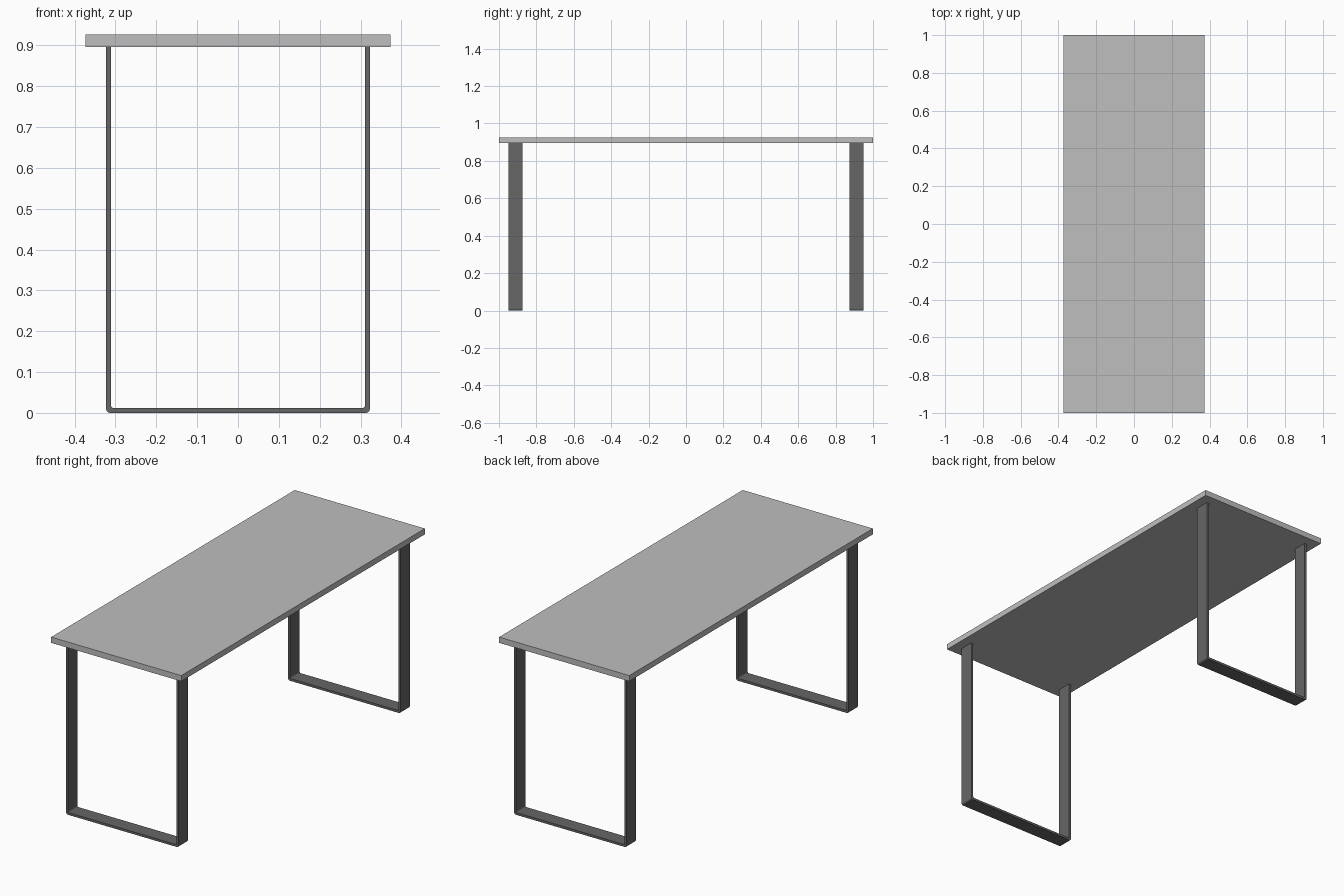
import bpy, bmesh, math

if "Cube" in bpy.data.objects:
    bpy.data.objects.remove(bpy.data.objects["Cube"])


def material(name, value):
    m = bpy.data.materials.new(name)
    m.diffuse_color = (value, value, value, 1)
    m.use_nodes = True
    m.node_tree.nodes["Principled BSDF"].inputs["Base Color"].default_value = m.diffuse_color
    return m


light_grey = material("light grey", 0.52)
dark_grey = material("dark grey", 0.133)

HALF_W, HALF_L = 0.374, 1.0        # tabletop half width and half length
TOP_Z0, TOP_Z1 = 0.896, 0.926      # tabletop underside and upper face
LEG_X, BAR = 0.323, 0.012          # leg outer half width and bar thickness


def finish(bm, name, mat):
    bmesh.ops.recalc_face_normals(bm, faces=bm.faces)
    mesh = bpy.data.meshes.new(name)
    bm.to_mesh(mesh)
    bm.free()
    mesh.materials.append(mat)
    obj = bpy.data.objects.new(name, mesh)
    bpy.context.collection.objects.link(obj)
    return obj


def half_path(x, z, radius, steps=4):
    """Left half of a U: top end, then a rounded lower corner."""
    pts = [(-x, TOP_Z0)]
    for i in range(steps + 1):
        a = math.pi + i * math.pi / 2 / steps
        pts.append((-x + radius + radius * math.cos(a),
                    z + radius + radius * math.sin(a)))
    return pts


def u_path(x, z, radius):
    left = half_path(x, z, radius)
    return left + [(-px, pz) for px, pz in reversed(left)]


def leg_frame(name, y0, y1):
    """Flat bar bent into a U, open under the tabletop."""
    outer = u_path(LEG_X, 0, 0.01)
    inner = u_path(LEG_X - BAR, BAR, 0.007)
    bm = bmesh.new()
    rings = []
    for (ox, oz), (ix, iz) in zip(outer, inner):
        corners = [(ox, y0, oz), (ox, y1, oz), (ix, y1, iz), (ix, y0, iz)]
        rings.append([bm.verts.new(c) for c in corners])
    for a, b in zip(rings, rings[1:]):
        for k in range(4):
            n = (k + 1) % 4
            bm.faces.new((a[k], a[n], b[n], b[k]))
    bm.faces.new(rings[0])
    bm.faces.new(rings[-1])
    return finish(bm, name, dark_grey)


# Tabletop slab
bm = bmesh.new()
bmesh.ops.create_cube(bm, size=1)
for v in bm.verts:
    v.co = (v.co.x * 2 * HALF_W, v.co.y * 2 * HALF_L,
            TOP_Z1 if v.co.z > 0 else TOP_Z0)
finish(bm, "tabletop", light_grey)

# Leg frames at both ends
leg_frame("front_leg_frame", -0.95, -0.873)
leg_frame("back_leg_frame", 0.873, 0.95)
